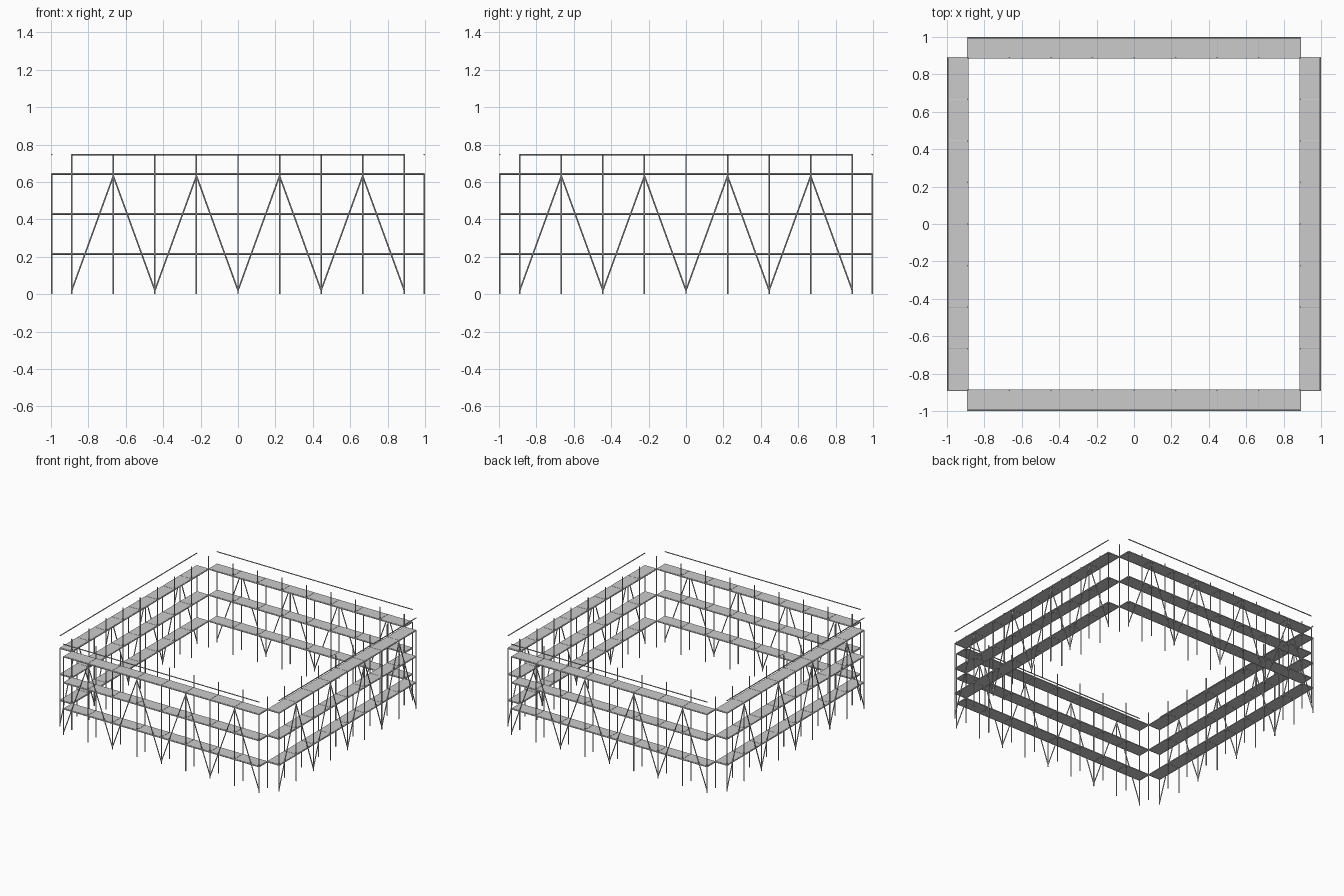
import bpy, bmesh
from math import pi
from mathutils import Vector, Matrix

if "Cube" in bpy.data.objects:
    bpy.data.objects.remove(bpy.data.objects["Cube"])

BAYS, STEP = 8, 0.2222
HALF = BAYS * STEP / 2
INNER, OUTER = -HALF, -HALF - 0.107
LIFT = 0.214
LEVELS = [LIFT * k for k in (1, 2, 3)]
TOP = LIFT * 3.5
R = 0.004
XS = [-HALF + STEP * i for i in range(BAYS + 1)]


def tube(bm, a, b, r=R):
    a, b = Vector(a), Vector(b)
    d = b - a
    m = Matrix.Translation((a + b) / 2) @ d.to_track_quat('Z', 'Y').to_matrix().to_4x4()
    bmesh.ops.create_cone(bm, cap_ends=True, segments=8, radius1=r, radius2=r,
                          depth=d.length, matrix=m)


def box(bm, lo, hi):
    lo, hi = Vector(lo), Vector(hi)
    m = Matrix.Translation((lo + hi) / 2) @ Matrix.Diagonal((*(hi - lo), 1))
    bmesh.ops.create_cube(bm, size=1, matrix=m)


def four_sides(name, bm):
    # one mesh, placed once on every side of the square
    mesh = bpy.data.meshes.new(name)
    bm.to_mesh(mesh)
    bm.free()
    for side, k in (("front", 0), ("right", 1), ("back", 2), ("left", 3)):
        ob = bpy.data.objects.new(f"{side}_{name}", mesh)
        ob.rotation_euler.z = k * pi / 2
        bpy.context.collection.objects.link(ob)


# upright posts: short outer row, tall inner row (corner shared with next side)
bm = bmesh.new()
for i, x in enumerate(XS):
    tube(bm, (x, OUTER, 0), (x, OUTER, LEVELS[-1]))
    if i < BAYS:
        tube(bm, (x, INNER, 0), (x, INNER, TOP))
four_sides("posts", bm)

# ledgers along each lift and cross tubes under the decks
bm = bmesh.new()
for z in LEVELS:
    for y in (OUTER, INNER):
        tube(bm, (-HALF, y, z), (HALF, y, z))
    for x in XS:
        tube(bm, (x, OUTER, z), (x, INNER, z))
four_sides("ledgers", bm)

# walkway decks, one per bay
bm = bmesh.new()
for z in LEVELS:
    for x in XS[:-1]:
        box(bm, (x + 0.001, OUTER, z - 0.002), (x + STEP - 0.001, INNER, z + 0.006))
four_sides("decks", bm)

# zigzag braces on the outer face
bm = bmesh.new()
ends = (0.02, LEVELS[-1] - 0.01)
for i in range(BAYS):
    tube(bm, (XS[i], OUTER, ends[i % 2]), (XS[i + 1], OUTER, ends[(i + 1) % 2]))
four_sides("braces", bm)

# guard rail above the outer edge
bm = bmesh.new()
tube(bm, (-HALF, OUTER, TOP - 0.003), (HALF, OUTER, TOP - 0.003))
four_sides("guard_rail", bm)
